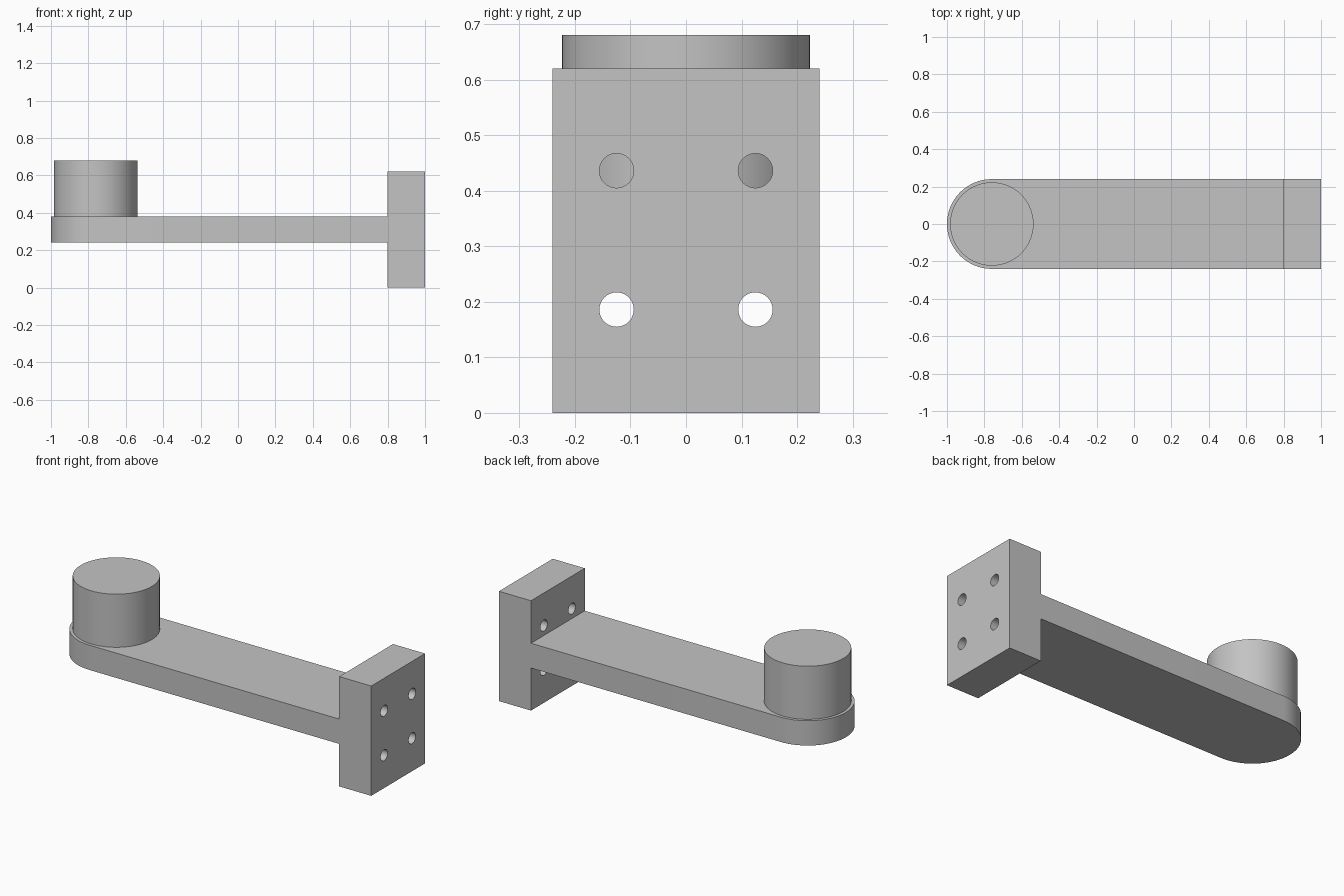
import bpy
import bmesh
import math
from mathutils import Matrix, Vector

cube = bpy.data.objects.get("Cube")
if cube:
    bpy.data.objects.remove(cube, do_unlink=True)

grey = bpy.data.materials.new("plain grey")
grey.use_nodes = True
colour = (0.55, 0.55, 0.55, 1)
grey.diffuse_color = colour
grey.node_tree.nodes["Principled BSDF"].inputs["Base Color"].default_value = colour

HALF_WIDTH = 0.24
ARM_BOTTOM, ARM_TOP = 0.24, 0.38
PLATE_INNER, PLATE_OUTER, PLATE_TOP = 0.8, 1.0, 0.62


def finish(bm, name, smooth=True):
    """Turn a bmesh into a grey object with crisp edges."""
    bmesh.ops.recalc_face_normals(bm, faces=bm.faces)
    mesh = bpy.data.meshes.new(name)
    bm.to_mesh(mesh)
    bm.free()
    mesh.materials.append(grey)
    obj = bpy.data.objects.new(name, mesh)
    bpy.context.collection.objects.link(obj)
    if smooth:
        bpy.ops.object.select_all(action="DESELECT")
        obj.select_set(True)
        bpy.context.view_layer.objects.active = obj
        bpy.ops.object.shade_smooth_by_angle(angle=math.radians(30))
    return obj


def add_cylinder(bm, centre, radius, depth, axis="Z", segments=64):
    turn = Matrix.Rotation(math.pi / 2, 4, "Y") if axis == "X" else Matrix()
    bmesh.ops.create_cone(bm, cap_ends=True, segments=segments, radius1=radius,
                          radius2=radius, depth=depth,
                          matrix=Matrix.Translation(centre) @ turn)


# Arm: flat bar with a rounded free end
bm = bmesh.new()
arc_x = HALF_WIDTH - 1
outline = [(PLATE_INNER, -HALF_WIDTH), (PLATE_INNER, HALF_WIDTH)]
for i in range(33):
    a = math.pi / 2 + math.pi * i / 32
    outline.append((arc_x + HALF_WIDTH * math.cos(a), HALF_WIDTH * math.sin(a)))
base = bm.faces.new([bm.verts.new((x, y, ARM_BOTTOM)) for x, y in outline])
top = bmesh.ops.extrude_face_region(bm, geom=[base], use_keep_orig=True)
bmesh.ops.translate(bm, vec=Vector((0, 0, ARM_TOP - ARM_BOTTOM)),
                    verts=[v for v in top["geom"] if isinstance(v, bmesh.types.BMVert)])
finish(bm, "arm")

# Round post standing on the free end
bm = bmesh.new()
add_cylinder(bm, (arc_x, 0, (ARM_TOP + 0.68) / 2), 0.223, 0.68 - ARM_TOP)
finish(bm, "post")

# Mounting plate
bm = bmesh.new()
size = (PLATE_OUTER - PLATE_INNER, 2 * HALF_WIDTH, PLATE_TOP)
bmesh.ops.create_cube(bm, size=1, matrix=Matrix.Translation(
    ((PLATE_INNER + PLATE_OUTER) / 2, 0, PLATE_TOP / 2)) @ Matrix.Diagonal((*size, 1)))
plate = finish(bm, "mounting_plate", smooth=False)

# Four bolt holes through the plate
bm = bmesh.new()
for y in (-0.125, 0.125):
    for z in (0.186, 0.436):
        add_cylinder(bm, (0.9, y, z), 0.031, 0.4, "X", 32)
cutter = finish(bm, "bolt_hole_cutter")
cutter.hide_render = True
cutter.hide_set(True)
holes = plate.modifiers.new("bolt holes", "BOOLEAN")
holes.operation = "DIFFERENCE"
holes.solver = "EXACT"
holes.object = cutter
